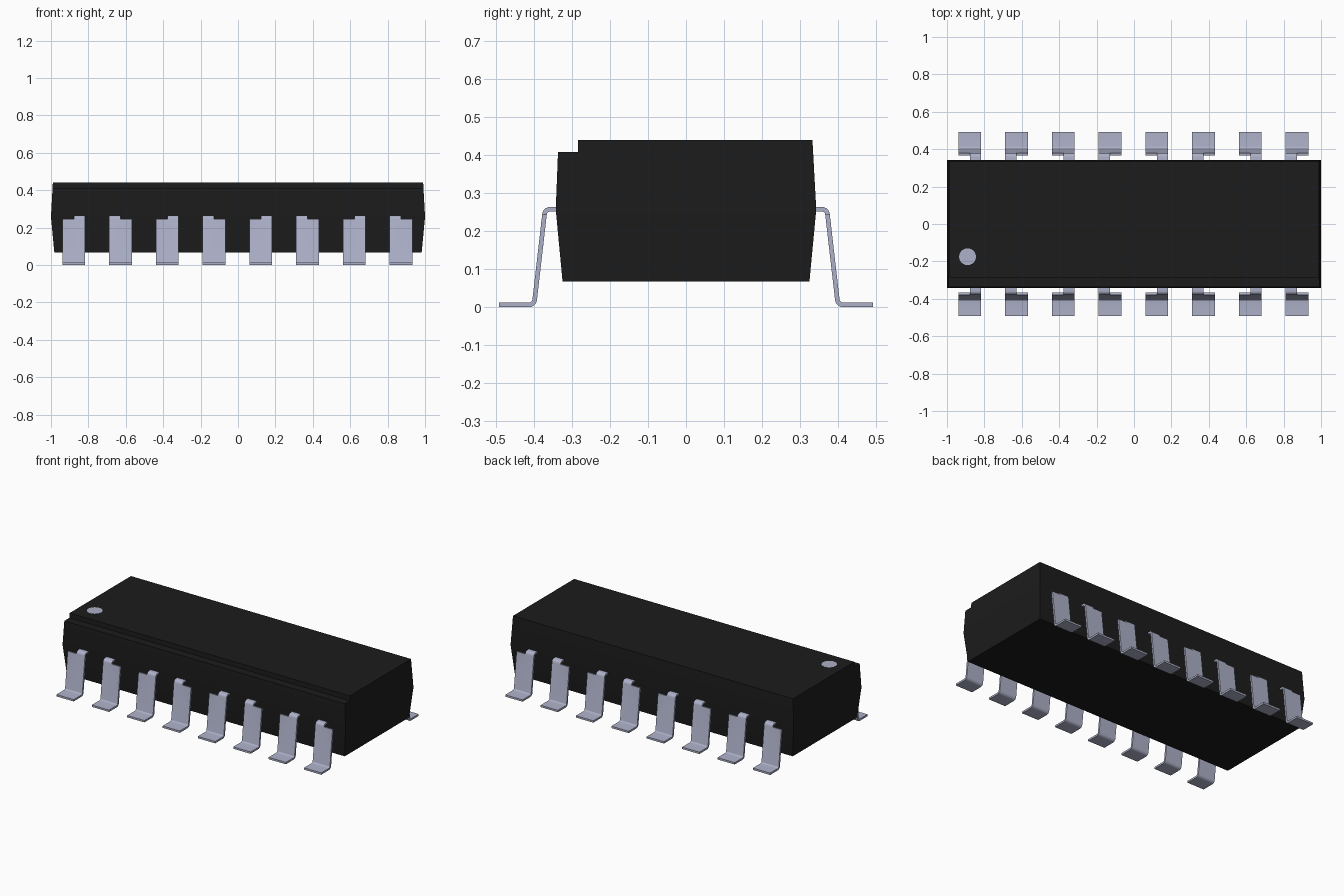
import bpy, bmesh, math
from mathutils import Vector

default = bpy.data.objects.get("Cube")
if default:
    bpy.data.objects.remove(default)


def make_material(name, rgb):
    mat = bpy.data.materials.new(name)
    mat.use_nodes = True
    color = (*rgb, 1.0)
    mat.diffuse_color = color
    mat.node_tree.nodes["Principled BSDF"].inputs["Base Color"].default_value = color
    return mat


black = make_material("black_plastic", (0.0115, 0.0115, 0.0115))
silver = make_material("silver_metal", (0.42, 0.44, 0.58))


def finish(bm, name, mat, thickness=0):
    """Turn a bmesh into a shaded object, thickening it if it is a sheet."""
    bmesh.ops.recalc_face_normals(bm, faces=bm.faces)
    mesh = bpy.data.meshes.new(name)
    bm.to_mesh(mesh)
    bm.free()
    mesh.materials.append(mat)
    obj = bpy.data.objects.new(name, mesh)
    bpy.context.collection.objects.link(obj)
    bpy.ops.object.select_all(action='DESELECT')
    bpy.context.view_layer.objects.active = obj
    obj.select_set(True)
    if thickness:
        sheet = obj.modifiers.new("thickness", 'SOLIDIFY')
        sheet.thickness = thickness
        sheet.offset = 0
        sheet.use_even_offset = True
        bpy.ops.object.modifier_apply(modifier=sheet.name)
    bpy.ops.object.shade_smooth_by_angle(angle=math.radians(30))


# Body: stepped cross-section lofted along x, with ends drafted from the parting line
BOTTOM, SEAM, TOP = 0.067, 0.257, 0.44


def half_length(z):
    if z <= SEAM:
        return 1.0 - 0.018 * (SEAM - z) / (SEAM - BOTTOM)
    return 1.0 - 0.01 * (z - SEAM) / (TOP - SEAM)


profile = [(-0.325, BOTTOM), (0.325, BOTTOM), (0.343, SEAM), (0.333, TOP),
           (-0.285, TOP), (-0.285, 0.409), (-0.337, 0.409), (-0.343, SEAM)]
bm = bmesh.new()
ends = [[bm.verts.new((side * half_length(z), y, z)) for y, z in profile] for side in (-1, 1)]
for i in range(len(profile)):
    j = (i + 1) % len(profile)
    bm.faces.new((ends[0][i], ends[0][j], ends[1][j], ends[1][i]))
for end in ends:
    bm.faces.new((end[0], end[1], end[2], end[7]))
    bm.faces.new(end[2:])
finish(bm, "body", black)

# Pin one marker: a thin disc on the top
bm = bmesh.new()
bmesh.ops.create_cone(bm, cap_ends=True, segments=32, radius1=0.045, radius2=0.045, depth=0.004)
bmesh.ops.translate(bm, verts=bm.verts, vec=(-0.89, -0.175, TOP - 0.0013))
finish(bm, "pin_one_marker", silver)


def rounded_path(points, radius, steps=5):
    """Replace each inner corner of a polyline with an arc."""
    points = [Vector((0, y, z)) for y, z in points]
    path = [points[0]]
    for a, b, c in zip(points, points[1:], points[2:]):
        u, v = (a - b).normalized(), (c - b).normalized()
        half = u.angle(v) / 2
        center = b + (u + v).normalized() * radius / math.sin(half)
        start = (b + u * radius / math.tan(half) - center).normalized()
        end = (b + v * radius / math.tan(half) - center).normalized()
        path += [center + start.slerp(end, k / steps).normalized() * radius
                 for k in range(steps + 1)]
    return path + [points[-1]]


# Pins: bent sheet, half width at the shoulder and full width below it
THICK = 0.012
PATH = rounded_path([(0.325, 0.258), (0.371, 0.258), (0.4, THICK / 2), (0.492, THICK / 2)], 0.015)
NECK_END = next(i for i, p in enumerate(PATH) if p.z < 0.2455)


def make_pin(name, x, side, neck):
    bm = bmesh.new()
    rows = [[bm.verts.new((x + neck * dx, side * p.y, p.z)) for dx in (0.061, 0, -0.061)]
            for p in PATH]
    for i, (r, s) in enumerate(zip(rows, rows[1:])):
        bm.faces.new((r[0], r[1], s[1], s[0]))
        if i >= NECK_END:
            bm.faces.new((r[1], r[2], s[2], s[1]))
    loose = [v for v in bm.verts if not v.link_faces]
    bmesh.ops.delete(bm, geom=loose, context='VERTS')
    finish(bm, name, silver, THICK)


for label, side in (("front", -1), ("back", 1)):
    for i in range(8):
        make_pin(f"{label}_pin_{i + 1}", -0.878 + 0.25 * i, side, 1 if i % 2 == 0 else -1)
